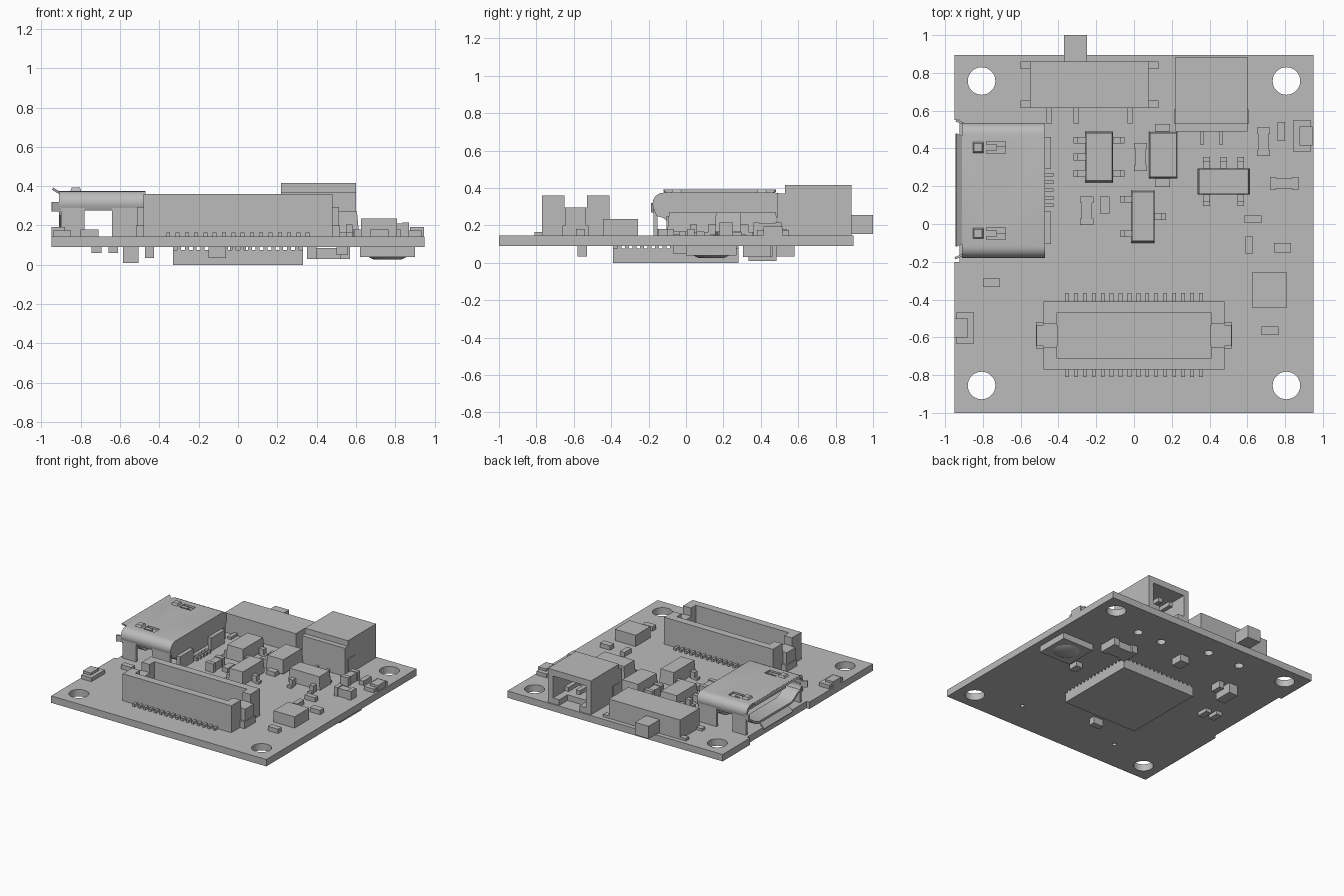
import bpy
import bmesh
import math

if bpy.data.objects.get("Cube"):
    bpy.data.objects.remove(bpy.data.objects["Cube"], do_unlink=True)

BOARD_BOTTOM, BOARD_TOP = 0.09, 0.145

grey = bpy.data.materials.new("plain_grey")
grey.use_nodes = True
grey.diffuse_color = (0.5, 0.5, 0.5, 1)
grey.node_tree.nodes["Principled BSDF"].inputs["Base Color"].default_value = (0.5, 0.5, 0.5, 1)


def finish(name, bm):
    bmesh.ops.recalc_face_normals(bm, faces=bm.faces)
    mesh = bpy.data.meshes.new(name)
    bm.to_mesh(mesh)
    bm.free()
    mesh.materials.append(grey)
    obj = bpy.data.objects.new(name, mesh)
    bpy.context.collection.objects.link(obj)
    return obj


def box(name, xs, ys, zs, taper=1.0):
    """Box from ranges; the top face is scaled by taper."""
    bm = bmesh.new()
    bmesh.ops.create_cube(bm, size=1)
    for v in bm.verts:
        k = taper if v.co.z > 0 else 1
        v.co.x = sum(xs) / 2 + v.co.x * k * (xs[1] - xs[0])
        v.co.y = sum(ys) / 2 + v.co.y * k * (ys[1] - ys[0])
        v.co.z = sum(zs) / 2 + v.co.z * (zs[1] - zs[0])
    return finish(name, bm)


def block(name, x, y, width, depth, top, bottom=BOARD_TOP, taper=1.0):
    return box(name, (x - width / 2, x + width / 2), (y - depth / 2, y + depth / 2),
               (bottom, top), taper)


def drill(name, x, y, radius):
    bm = bmesh.new()
    bmesh.ops.create_cone(bm, cap_ends=True, segments=32, radius1=radius, radius2=radius, depth=1)
    bmesh.ops.translate(bm, verts=bm.verts, vec=(x, y, 0))
    return finish(name, bm)


def cut(target, cutters):
    """Subtract the cutters, keep the result, and drop the cutters."""
    for c in cutters:
        mod = target.modifiers.new("cut", 'BOOLEAN')
        mod.operation, mod.solver, mod.object = 'DIFFERENCE', 'EXACT', c
    graph = bpy.context.evaluated_depsgraph_get()
    mesh = bpy.data.meshes.new_from_object(target.evaluated_get(graph))
    target.modifiers.clear()
    target.data = mesh
    for c in cutters:
        bpy.data.objects.remove(c, do_unlink=True)
    return target


def smooth(obj):
    bpy.ops.object.select_all(action='DESELECT')
    obj.select_set(True)
    bpy.context.view_layer.objects.active = obj
    bpy.ops.object.shade_smooth_by_angle(angle=math.radians(35))


# Circuit board with mounting holes, peg holes and the socket notch
board = box("board", (-0.95, 0.95), (-1, 0.895), (BOARD_BOTTOM, BOARD_TOP))
cutters = [drill("hole", sx * 0.807, y, 0.073) for sx in (-1, 1) for y in (-0.855, 0.757)]
cutters += [drill("hole", x, y, 0.033) for x, y in ((0.48, 0.62), (0.26, 0.62), (-0.11, 0.72), (-0.4, 0.72))]
cutters += [drill("hole", sx * 0.44, -0.75, 0.016) for sx in (-1, 1)]
cutters.append(box("notch", (-1, -0.925), (-0.2, 0.55), (0, 1)))
cut(board, cutters)

# Long mating connector with an open trough and pin rows
housing = box("header_housing", (-0.48, 0.48), (-0.77, -0.41), (BOARD_TOP, 0.36))
cut(housing, [box("trough", (-0.41, 0.41), (-0.71, -0.47), (0.2, 0.5)),
              box("end_slots", (-0.6, 0.6), (-0.65, -0.53), (0.295, 0.5))])
for sx in (-1, 1):
    block("header_end_clip", sx * 0.46, -0.59, 0.11, 0.11, 0.295)
    block("header_end_foot", sx * 0.5, -0.59, 0.04, 0.14, 0.2)
for i in range(16):
    for y in (-0.787, -0.387):
        block("header_pin", -0.355 + i * 0.0473, y, 0.02, 0.045, 0.165)

# Micro socket: shell profile in y-z, extruded along x
MID, HALF = 0.178, 0.357
outline = [(0.215, 0.185), (0.25, 0.2), (0.3, 0.24), (0.335, 0.25)]
for i in range(7):
    a = math.radians(-15 + i * 17.5)
    outline.append((HALF - 0.06 + 0.06 * math.cos(a), 0.315 + 0.06 * math.sin(a)))
loop = [(MID + y, z) for y, z in outline] + [(MID - y, z) for y, z in reversed(outline)]


def shell_prism(name, x0, x1, shrink=0.0):
    bm = bmesh.new()
    c = 0.28
    pts = [(MID + (y - MID) * (1 - shrink / HALF), c + (z - c) * (1 - shrink / 0.095)) for y, z in loop]
    face = bm.faces.new([bm.verts.new((x0, y, z)) for y, z in pts])
    new = bmesh.ops.extrude_face_region(bm, geom=[face])["geom"]
    bmesh.ops.translate(bm, verts=[g for g in new if isinstance(g, bmesh.types.BMVert)], vec=(x1 - x0, 0, 0))
    return finish(name, bm)


shell = shell_prism("socket_shell", -0.91, -0.47)
cutters = [shell_prism("cavity", -1, -0.5, 0.016),
           box("side_window", (-0.78, -0.64), (-0.4, 0.7), (0.18, 0.275))]
cutters += [block("latch_slot", -0.73, y, 0.1, 0.065, 0.5, 0.34) for y in (-0.05, 0.405)]
smooth(cut(shell, cutters))
box("socket_tongue", (-0.85, -0.49), (-0.05, 0.41), (0.29, 0.325))
for y in (-0.05, 0.405):
    block("latch_spring", -0.775, y, 0.1, 0.03, 0.372, 0.35)
    block("latch_tip", -0.825, y, 0.06, 0.06, 0.392, 0.37, 0.7)
for y in (-0.163, 0.52):
    for x0, x1 in ((-0.9, -0.78), (-0.64, -0.48)):
        box("socket_side_leg", (x0, x1), (y - 0.01, y + 0.01), (0.11, 0.3))
for y in (-0.02, 0.375):
    block("socket_rear_tab", -0.455, y, 0.03, 0.17, 0.25)
for i in range(5):
    block("socket_pin", -0.45, 0.1 + i * 0.04, 0.05, 0.018, 0.165)


def flap(name, corners, thick=0.012):
    """Flared lip of the shell from four corner points."""
    bm = bmesh.new()
    bm.faces.new([bm.verts.new(c) for c in corners])
    obj = finish(name, bm)
    obj.modifiers.new("thickness", 'SOLIDIFY').thickness = thick


flap("top_lip", [(-0.9, -0.1, 0.368), (-0.94, -0.12, 0.392), (-0.94, 0.48, 0.392), (-0.9, 0.46, 0.368)])
flap("bottom_lip", [(-0.9, 0, 0.19), (-0.945, 0, 0.145), (-0.945, 0.36, 0.145), (-0.9, 0.36, 0.19)])
for s in (-1, 1):
    y = MID + s * 0.345
    flap("side_lip", [(-0.9, y, 0.27), (-0.945, y + s * 0.02, 0.27),
                      (-0.945, y + s * 0.02, 0.32), (-0.9, y, 0.32)])

# Slide switch with lever, feet and pins
box("switch_body", (-0.55, 0.08), (0.615, 0.86), (BOARD_TOP, 0.3))
box("switch_lever", (-0.37, -0.25), (0.86, 1), (0.155, 0.255))
for x in (-0.575, 0.105):
    for y in (0.635, 0.84):
        block("switch_foot", x, y, 0.05, 0.04, 0.165)
for x in (-0.45, -0.305, -0.02):
    block("switch_pin", x, 0.575, 0.03, 0.085, 0.165)

# Battery socket opening to the rear
socket = box("battery_socket", (0.22, 0.6), (0.53, 0.885), (BOARD_TOP, 0.415))
cut(socket, [box("mouth", (0.265, 0.555), (0.6, 1), (0.19, 0.365)),
             box("key_slot", (0.32, 0.5), (0.78, 1), (0.1, 0.25))])
box("battery_socket_back", (0.22, 0.6), (0.49, 0.53), (BOARD_TOP, 0.37))
for x in (0.36, 0.46):
    block("battery_contact", x, 0.7, 0.035, 0.3, 0.29, 0.255)
    block("battery_pin", x, 0.455, 0.02, 0.07, 0.17)
for x in (0.24, 0.58):
    block("battery_foot", x, 0.57, 0.05, 0.08, 0.27)


# Leaded chips: a tapered body with stepped leads
def leaded_chip(name, x, y, width, depth, along_x, near, far):
    block(name, x, y, width, depth, 0.27, 0.165, 0.93)
    span = (depth if along_x else width) / 2
    reach = (width if along_x else depth) / 2
    for side, offsets in ((-1, near), (1, far)):
        for o in offsets:
            for out, length, top, bottom in ((0.042, 0.035, 0.165, BOARD_TOP), (0.018, 0.04, 0.205, 0.15)):
                d = side * (reach + out)
                if along_x:
                    block(name + "_lead", x + d, y + o * span, length, 0.035, top, bottom)
                else:
                    block(name + "_lead", x + o * span, y + d, 0.035, length, top, bottom)


three, two = (-0.65, 0, 0.65), (-0.65, 0.65)
leaded_chip("regulator", -0.185, 0.355, 0.15, 0.27, True, three, two)
leaded_chip("charger", 0.475, 0.225, 0.28, 0.14, False, two, three)
leaded_chip("transistor", 0.047, 0.04, 0.125, 0.28, True, two, (0,))
block("diode", 0.155, 0.365, 0.15, 0.25, 0.27, 0.16, 0.93)
block("diode_leads", 0.15, 0.363, 0.08, 0.335, 0.18)


# Small two-terminal parts: end caps slightly wider than the middle
def passive(name, x, y, width, depth, top, bottom=BOARD_TOP):
    long_x = width > depth
    waist = 0.8
    block(name, x, y, width * (1 if long_x else waist), depth * (waist if long_x else 1), top - 0.006, bottom)
    for s in (-1, 1):
        if long_x:
            block(name + "_cap", x + s * width * 0.39, y, width * 0.22, depth, top, bottom)
        else:
            block(name + "_cap", x, y + s * depth * 0.39, width, depth * 0.22, top, bottom)


for x, y, w, d in ((0.035, 0.355, 0.07, 0.15), (-0.25, 0.07, 0.07, 0.15),
                   (0.685, 0.435, 0.07, 0.15), (0.795, 0.215, 0.15, 0.07)):
    passive("capacitor", x, y, w, d, 0.215)
for x, y, w, d in ((-0.155, 0.1, 0.05, 0.09), (0.78, 0.49, 0.04, 0.1), (0.63, 0.025, 0.09, 0.04),
                   (0.61, -0.11, 0.04, 0.09), (0.785, -0.125, 0.09, 0.05),
                   (0.72, -0.565, 0.09, 0.045), (-0.755, -0.31, 0.09, 0.045)):
    block("resistor", x, y, w, d, 0.18)
block("sensor", 0.717, -0.35, 0.185, 0.185, 0.235)
for x, y, s in ((-0.895, -0.55, -1), (0.89, 0.465, 1)):
    block("indicator_base", x, y, 0.09, 0.17, 0.175)
    block("indicator_lens", x + s * 0.02, y, 0.07, 0.1, 0.193)

# Underside: main processor with leads, and smaller parts
box("processor", (-0.33, 0.33), (-0.39, 0.28), (0, 0.076))
for i in range(16):
    t = -0.3 + i * 0.04
    for s in (-1, 1):
        block("processor_lead", s * 0.315, t - 0.055, 0.03, 0.02, 0.092, 0.07)
        block("processor_lead", t, -0.055 + s * 0.32, 0.02, 0.03, 0.092, 0.07)
box("button_base", (0.62, 0.9), (0, 0.27), (0.04, 0.092))
bm = bmesh.new()
bmesh.ops.create_cone(bm, cap_ends=True, segments=32, radius1=0.07, radius2=0.1, depth=0.015)
bmesh.ops.translate(bm, verts=bm.verts, vec=(0.76, 0.135, 0.034))
smooth(finish("button_dome", bm))
passive("inductor", 0.46, 0.38, 0.22, 0.15, 0.092, 0.03)
for x, y, w, d, low in ((-0.105, -0.555, 0.09, 0.05, 0.035), (0, 0.53, 0.08, 0.1, 0.035),
                        (-0.545, 0.41, 0.08, 0.15, 0.01), (-0.45, 0.42, 0.045, 0.09, 0.035),
                        (-0.635, 0.05, 0.05, 0.09, 0.06), (-0.72, 0.07, 0.05, 0.09, 0.06),
                        (0.53, -0.03, 0.06, 0.08, 0.05)):
    block("underside_part", x, y, w, d, 0.092, low)
